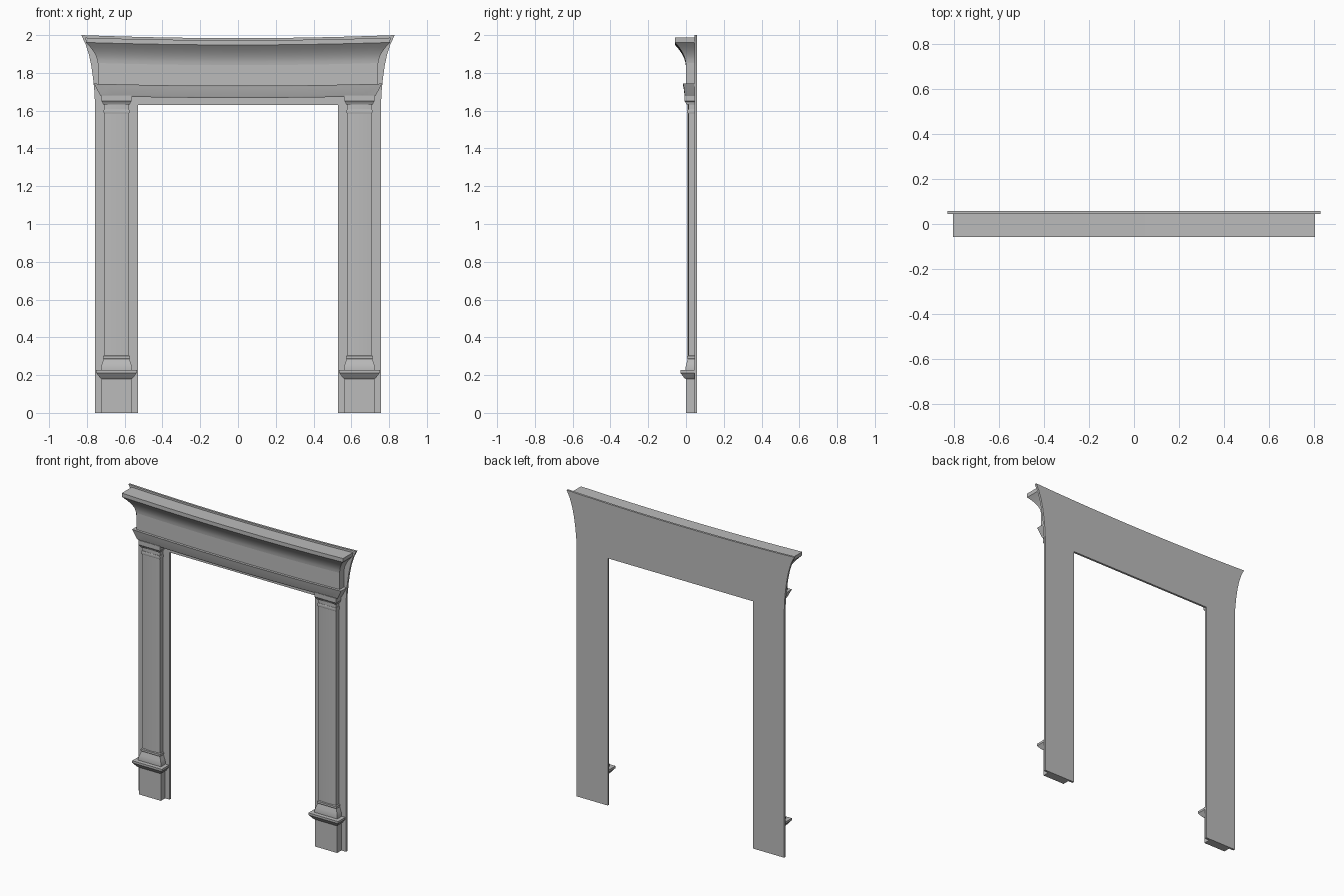
import bpy, bmesh
from math import radians

cube = bpy.data.objects.get("Cube")
if cube:
    bpy.data.objects.remove(cube)

paint = bpy.data.materials.new("grey_paint")
paint.use_nodes = True
grey = (0.5, 0.5, 0.5, 1)
paint.diffuse_color = grey
paint.node_tree.nodes["Principled BSDF"].inputs["Base Color"].default_value = grey

BACK = 0.058    # rear of the backing board
FACE = 0.044    # front of the backing board
HALF = 0.83     # half width of the sagging top edge


def dip(x, sag):
    return -sag * (1 - (x / HALF) ** 2)


def finish(name, bm):
    bmesh.ops.recalc_face_normals(bm, faces=bm.faces)
    mesh = bpy.data.meshes.new(name)
    bm.to_mesh(mesh)
    bm.free()
    mesh.materials.append(paint)
    ob = bpy.data.objects.new(name, mesh)
    bpy.context.collection.objects.link(ob)
    bpy.ops.object.select_all(action='DESELECT')
    ob.select_set(True)
    bpy.context.view_layer.objects.active = ob
    bpy.ops.object.shade_smooth_by_angle(angle=radians(30))
    return ob


def moulding(name, rings, cx=0, cuts=1, sag=0, bow=0):
    """Stack of (height, half width, front y) outlines wrapped round three sides."""
    bm = bmesh.new()
    rows = []
    for z, half, front in rings:
        f, b = [], []
        for i in range(cuts + 1):
            t = 2 * i / cuts - 1
            x = cx + t * half
            h = z + dip(x, sag)
            f.append(bm.verts.new((x, front + bow * t * t, h)))
            b.append(bm.verts.new((x, FACE, h)))
        rows.append((f, b))
    for (f0, b0), (f1, b1) in zip(rows, rows[1:]):
        for lo, hi in ((f0, f1), (b0, b1)):
            for i in range(cuts):
                bm.faces.new((lo[i], lo[i + 1], hi[i + 1], hi[i]))
        for e in (0, -1):
            bm.faces.new((f0[e], b0[e], b1[e], f1[e]))
    for f, b in (rows[0], rows[-1]):
        for i in range(cuts):
            bm.faces.new((f[i], f[i + 1], b[i + 1], b[i]))
    return finish(name, bm)


# Backing board: two legs, flared shoulders and a sagging top edge
flare = [(0.757, 1.63), (0.760, 1.70), (0.767, 1.77), (0.777, 1.84),
         (0.790, 1.90), (0.808, 1.955), (HALF, 2.0)]
side = [(0.53, 1.63), (0.53, 0), (0.757, 0)] + flare
top = [(HALF * k / 10, 2 + dip(HALF * k / 10, 0.016)) for k in range(9, -10, -1)]
outline = side + top + [(-x, z) for x, z in reversed(side)]
bm = bmesh.new()
board = bm.faces.new([bm.verts.new((x, BACK, z)) for x, z in outline])
ext = bmesh.ops.extrude_face_region(bm, geom=[board], use_keep_orig=True)
moved = [v for v in ext["geom"] if isinstance(v, bmesh.types.BMVert)]
bmesh.ops.translate(bm, verts=moved, vec=(0, FACE - BACK, 0))
finish("backing_board", bm)

# Cornice: fascia over a cove, returned at both ends
cove = [(1.855 + 0.1 * k / 6, 0.743 + 0.055 * (k / 6) ** 1.8,
         -0.002 - 0.05 * (k / 6) ** 1.8) for k in range(7)]
moulding("cornice", cove + [(1.962, 0.805, -0.058), (1.987, 0.807, -0.058)],
         cuts=20, sag=0.014)

# Frieze panel and architrave
moulding("frieze", [(1.735, 0.742, 0.0), (1.86, 0.742, 0.0)], cuts=20, sag=0.013)
moulding("architrave", [(1.68, 0.727, -0.002), (1.69, 0.733, -0.007),
                        (1.735, 0.757, -0.013), (1.745, 0.762, -0.016)],
         cuts=20, sag=0.013)

# Pilasters
for name, s in (("left", 1), ("right", -1)):
    cx = 0.643 * s
    moulding(name + "_plinth", [(0, 0.08, 0.0), (0.185, 0.08, 0.0)], cx)
    moulding(name + "_plinth_moulding",
             [(0.18, 0.08, -0.003), (0.188, 0.09, -0.012), (0.207, 0.103, -0.026),
              (0.212, 0.108, -0.03), (0.226, 0.108, -0.03)], cx)
    moulding(name + "_base",
             [(0.226, 0.083, -0.003), (0.24, 0.083, -0.003), (0.26, 0.077, 0.002),
              (0.285, 0.068, 0.009), (0.29, 0.071, 0.006), (0.3, 0.071, 0.006),
              (0.305, 0.067, 0.01)], cx)
    moulding(name + "_shaft", [(0.295, 0.064, 0.009), (1.65, 0.064, 0.009)],
             cx, cuts=8, bow=0.004)
    moulding(name + "_neck_ring",
             [(1.585, 0.066, 0.008), (1.59, 0.068, 0.006),
              (1.602, 0.068, 0.006), (1.607, 0.066, 0.008)], cx)
    moulding(name + "_capital",
             [(1.632, 0.07, 0.003), (1.64, 0.074, -0.001), (1.645, 0.074, -0.004),
              (1.65, 0.079, -0.008), (1.68, 0.079, -0.008)], cx)
